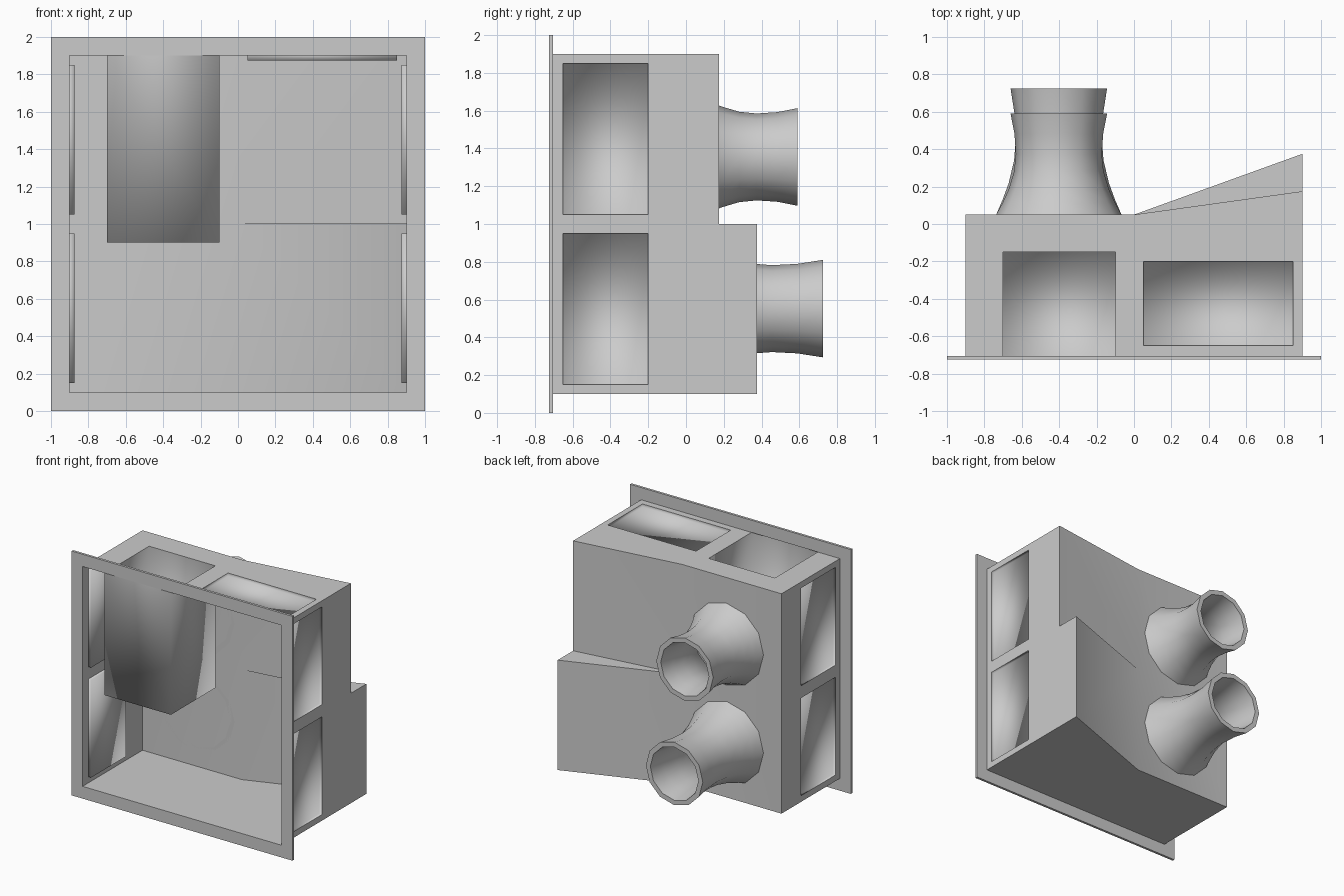
import bpy, bmesh, math

if "Cube" in bpy.data.objects:
    bpy.data.objects.remove(bpy.data.objects["Cube"])

FRONT, RIM, BACK = -0.725, -0.705, 0.05


def finish(name, bm, angle=None):
    """Turn a bmesh into an object; angle=None means smooth everywhere."""
    mesh = bpy.data.meshes.new(name)
    bm.to_mesh(mesh)
    bm.free()
    ob = bpy.data.objects.new(name, mesh)
    bpy.context.collection.objects.link(ob)
    if angle is None:
        for p in mesh.polygons:
            p.use_smooth = True
    else:
        bpy.ops.object.select_all(action='DESELECT')
        ob.select_set(True)
        bpy.context.view_layer.objects.active = ob
        bpy.ops.object.shade_smooth_by_angle(angle=math.radians(angle))
    return ob


def grid(bm, us, vs, place, skip=lambda u, v: False):
    """Panel of cells placed in space by a function, leaving out skipped cells."""
    for u0, u1 in zip(us, us[1:]):
        for v0, v1 in zip(vs, vs[1:]):
            if skip((u0 + u1) / 2, (v0 + v1) / 2):
                continue
            pts = []
            for u, v in ((u0, v0), (u1, v0), (u1, v1), (u0, v1)):
                p = place(u, v)
                if p not in pts:
                    pts.append(p)
            bm.faces.new([bm.verts.new(p) for p in pts])


def slant(x, reach):
    return BACK + max(0, x) / 0.9 * reach


LOW, HIGH = 0.325, 0.125          # how far the slanted back reaches at x = 0.9
xs = [-0.9, -0.7, -0.1, 0, 0.05, 0.85, 0.9]
zs = [0.1, 0.15, 0.95, 1.0, 1.05, 1.85, 1.9]
low_z, high_z = zs[:4], zs[3:]
right_xs = xs[3:]


def side_hole(y, z):
    return -0.65 < y < -0.2 and (0.15 < z < 0.95 or 1.05 < z < 1.85)


def top_hole(x, y):
    return (-0.7 < x < -0.1 and y < -0.15) or (0.05 < x < 0.85 and -0.65 < y < -0.2)


# open-fronted shell with a stepped, slanted back
bm = bmesh.new()
y_hi, y_lo = slant(0.9, HIGH), slant(0.9, LOW)
grid(bm, [RIM, -0.65, -0.2, -0.15, BACK], zs, lambda y, z: (-0.9, y, z), side_hole)
grid(bm, [RIM, -0.65, -0.2, -0.15, y_hi, y_lo], zs, lambda y, z: (0.9, y, z),
     lambda y, z: side_hole(y, z) or (y > y_hi and z > 1))
rows = [RIM, -0.65, -0.2, -0.15, BACK]
grid(bm, xs, rows, lambda x, y: (x, slant(x, HIGH) if y == BACK else y, 1.9), top_hole)
grid(bm, xs, rows, lambda x, y: (x, slant(x, LOW) if y == BACK else y, 0.1))
grid(bm, xs, low_z, lambda x, z: (x, slant(x, LOW), z))
grid(bm, xs, high_z, lambda x, z: (x, slant(x, HIGH), z))
grid(bm, right_xs, [HIGH, LOW], lambda x, r: (x, slant(x, r), 1.0))
bmesh.ops.remove_doubles(bm, verts=bm.verts, dist=0.0005)
bmesh.ops.recalc_face_normals(bm, faces=bm.faces)
bmesh.ops.dissolve_limit(bm, angle_limit=math.radians(1), verts=bm.verts, edges=bm.edges)
finish("housing_shell", bm, 30)

# front flange
bm = bmesh.new()
grid(bm, [-1, -0.9, 0.9, 1], [0, 0.1, 1.9, 2], lambda x, z: (x, FRONT, z),
     lambda x, z: abs(x) < 0.9 and 0.1 < z < 1.9)
bmesh.ops.remove_doubles(bm, verts=bm.verts, dist=0.0005)
ext = bmesh.ops.extrude_face_region(bm, geom=bm.faces[:], use_keep_orig=True)
for g in ext["geom"]:
    if isinstance(g, bmesh.types.BMVert):
        g.co.y = RIM
bmesh.ops.recalc_face_normals(bm, faces=bm.faces)
finish("front_flange", bm, 30)


def pocket(name, lo, hi, axis, sign):
    """Recess: a box without its outer face, seen from inside."""
    bm = bmesh.new()
    bmesh.ops.create_cube(bm, size=1)
    opening = [f for f in bm.faces if f.normal[axis] * sign > 0.9]
    bmesh.ops.delete(bm, geom=opening, context='FACES_ONLY')
    for v in bm.verts:
        v.co = [lo[i] + (v.co[i] + 0.5) * (hi[i] - lo[i]) for i in range(3)]
    bmesh.ops.reverse_faces(bm, faces=bm.faces)
    finish(name, bm)


# shallow side recesses, top recess and the deep top bin
for side, s in (("left", -1), ("right", 1)):
    xa, xb = sorted((s * 0.9, s * 0.875))
    for level, z in (("lower", 0.15), ("upper", 1.05)):
        pocket(f"{side}_{level}_recess", (xa, -0.65, z), (xb, -0.2, z + 0.8), 0, s)
pocket("top_recess", (0.05, -0.65, 1.875), (0.85, -0.2, 1.9), 2, 1)
pocket("deep_bin", (-0.7, FRONT, 0.9), (-0.1, -0.15, 1.9), 2, 1)

# flared nozzles on the back: outer profile, then bore back down to the wall
profile = [(0, 0.335), (0.12, 0.3), (0.25, 0.268), (0.43, 0.239),
           (0.6, 0.23), (0.8, 0.237), (1, 0.258)]
loop = profile + [(t, r - 0.04) for t, r in reversed(profile)]
SIDES = 12
for name, cz, length in (("upper_nozzle", 1.355, 0.54), ("lower_nozzle", 0.552, 0.675)):
    bm = bmesh.new()
    rings = []
    for t, r in loop:
        rings.append([bm.verts.new((-0.402 + r * math.cos(a), BACK + t * length,
                                    cz + r * math.sin(a)))
                      for a in (2 * math.pi * i / SIDES for i in range(SIDES))])
    for a, b in zip(rings, rings[1:] + rings[:1]):
        for i in range(SIDES):
            j = (i + 1) % SIDES
            bm.faces.new((a[i], a[j], b[j], b[i]))
    bmesh.ops.recalc_face_normals(bm, faces=bm.faces)
    finish(name, bm, 40)
